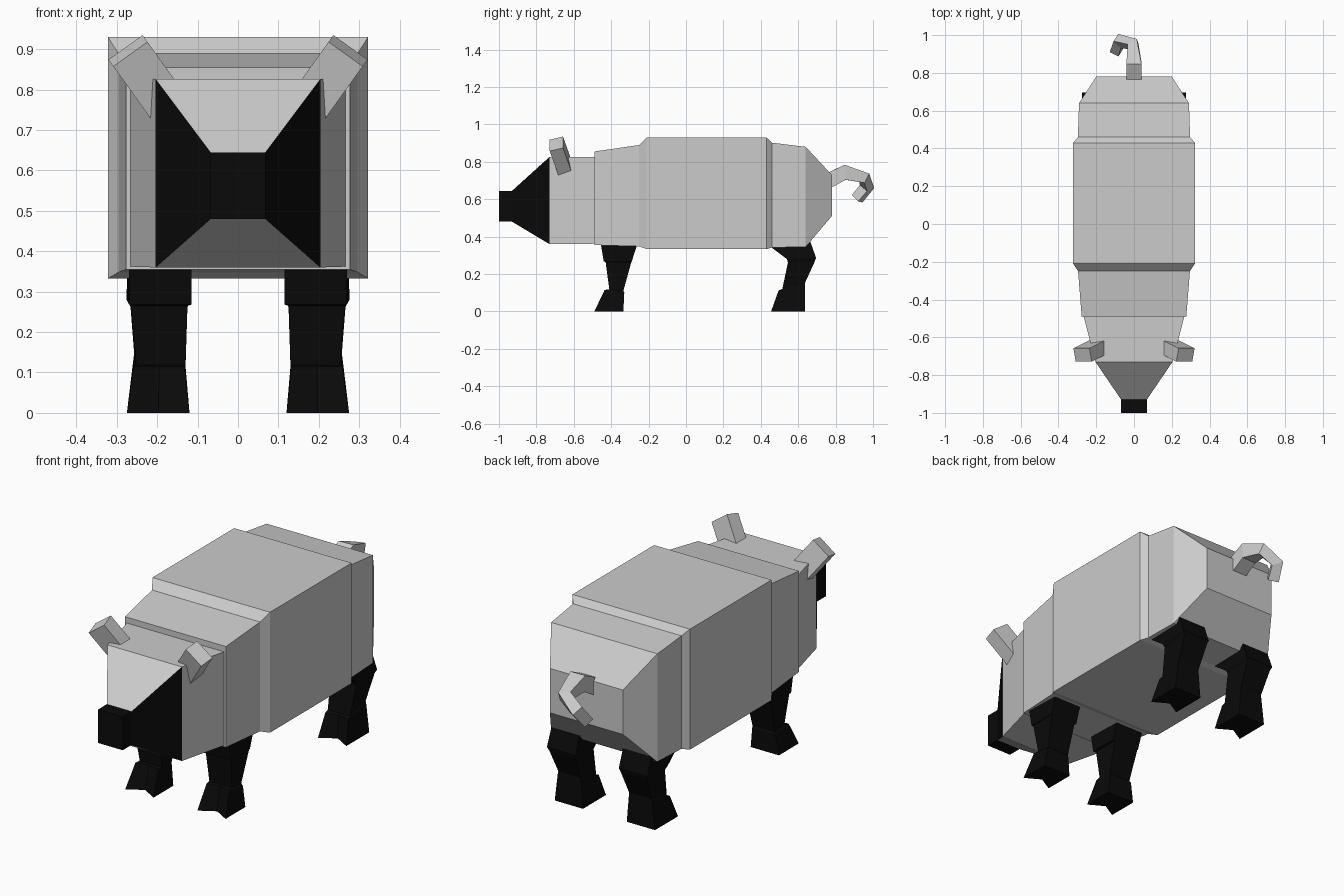
import bpy, bmesh
from mathutils import Vector, Matrix

cube = bpy.data.objects.get("Cube")
if cube:
    bpy.data.objects.remove(cube)


def material(name, rgb):
    m = bpy.data.materials.new(name)
    m.use_nodes = True
    m.diffuse_color = (*rgb, 1)
    m.node_tree.nodes["Principled BSDF"].inputs["Base Color"].default_value = (*rgb, 1)
    m.node_tree.nodes["Principled BSDF"].inputs["Roughness"].default_value = 0.8
    return m


HIDE = material("pale grey hide", (0.6, 0.6, 0.6))
DARK = material("black", (0.003, 0.003, 0.003))


def loft(name, rings, mats, rule=None):
    """Skin a list of equal-length point rings, with both ends capped."""
    bm = bmesh.new()
    loops = [[bm.verts.new(p) for p in ring] for ring in rings]
    n = len(loops[0])
    for a, b in zip(loops, loops[1:]):
        for i in range(n):
            j = (i + 1) % n
            bm.faces.new((a[i], a[j], b[j], b[i]))
    bm.faces.new(loops[0])
    bm.faces.new(loops[-1])
    bmesh.ops.recalc_face_normals(bm, faces=bm.faces)
    bm.normal_update()
    if rule:
        for f in bm.faces:
            f.material_index = rule(f)
    mesh = bpy.data.meshes.new(name)
    bm.to_mesh(mesh)
    bm.free()
    for m in mats:
        mesh.materials.append(m)
    obj = bpy.data.objects.new(name, mesh)
    bpy.context.collection.objects.link(obj)
    return obj


def box_ring(y, w, z0, z1):
    return [(-w, y, z0), (w, y, z0), (w, y, z1), (-w, y, z1)]


# Torso: stations of y, half width, bottom, top
loft("torso", [box_ring(*s) for s in (
    (-0.49, 0.277, 0.355, 0.855),
    (-0.25, 0.296, 0.348, 0.89),
    (-0.21, 0.322, 0.333, 0.93),
    (0.43, 0.322, 0.333, 0.93),
    (0.46, 0.297, 0.342, 0.902),
    (0.64, 0.291, 0.345, 0.88),
    (0.78, 0.2, 0.51, 0.73))], [HIDE])


# Head: black snout and cheeks, pale forehead, chin and neck
def head_colour(f):
    y = f.calc_center_median().y
    return int(y < -0.94 or (y < -0.74 and abs(f.normal.x) > 0.5))


loft("head", [box_ring(*s) for s in (
    (-1.0, 0.068, 0.48, 0.645),
    (-0.93, 0.068, 0.48, 0.645),
    (-0.73, 0.204, 0.36, 0.826),
    (-0.488, 0.267, 0.362, 0.826))], [HIDE, DARK], head_colour)


# Ears: tilted slabs leaning out and forward
def ear(name, side):
    length = Vector((0.56, -0.28, 0.78)).normalized()
    width = Vector((-0.81, 0, 0.58))
    width = (width - length * width.dot(length)).normalized()
    thick = length.cross(width)
    centre = Vector((0.222, -0.668, 0.826))
    rings = []
    for end in (-0.09, 0.09):
        ring = []
        for a, b in ((-1, -1), (1, -1), (1, 1), (-1, 1)):
            p = centre + length * end + width * a * 0.052 + thick * b * 0.037
            ring.append((p.x * side, p.y, p.z))
        rings.append(ring)
    loft(name, rings, [HIDE])


# Legs: stations of front z, back z, front y, back y, inner x, outer x, hoof notch
FRONT_LEG = (
    (0.36, 0.36, -0.455, -0.26, 0.115, 0.27, 0),
    (0.268, 0.268, -0.44, -0.29, 0.115, 0.268, 0),
    (0.265, 0.265, -0.43, -0.292, 0.125, 0.265, 0),
    (0.118, 0.11, -0.41, -0.335, 0.13, 0.252, 0),
    (0.115, 0.1, -0.435, -0.33, 0.132, 0.258, 0.015),
    (0, 0, -0.49, -0.335, 0.12, 0.275, 0.045))
HIND_LEG = (
    (0.347, 0.4, 0.45, 0.655, 0.12, 0.272, 0),
    (0.28, 0.288, 0.54, 0.695, 0.118, 0.276, 0),
    (0.262, 0.27, 0.545, 0.69, 0.125, 0.266, 0),
    (0.12, 0.15, 0.515, 0.635, 0.132, 0.255, 0),
    (0.112, 0.14, 0.495, 0.635, 0.132, 0.258, 0.015),
    (0, 0, 0.455, 0.635, 0.12, 0.275, 0.045))


def leg(name, stations, side):
    rings = []
    for zf, zb, y0, y1, xi, xo, notch in stations:
        xi, xo = xi * side, xo * side
        rings.append([(xi, y0, zf), ((xi + xo) / 2, y0 + notch, zf), (xo, y0, zf),
                      (xo, y1, zb), (xi, y1, zb)])
    loft(name, rings, [DARK])


for word, side in (("left", 1), ("right", -1)):
    ear(word + "_ear", side)
    leg(word + "_front_leg", FRONT_LEG, side)
    leg(word + "_hind_leg", HIND_LEG, side)

# Tail: square tube swept along a hooked path, carrying its frame round the bends
path = [Vector(p) for p in ((0, 0.765, 0.7), (0, 0.85, 0.744), (-0.005, 0.953, 0.715),
                            (-0.077, 0.968, 0.668), (-0.095, 0.915, 0.602))]
sizes = (0.04, 0.04, 0.028, 0.028, 0.026)
rings = []
across, old = Vector((1, 0, 0)), None
for i, (p, s) in enumerate(zip(path, sizes)):
    tangent = (path[min(i + 1, len(path) - 1)] - path[max(i - 1, 0)]).normalized()
    if old:
        across = old.rotation_difference(tangent) @ across
    up = across.cross(tangent)
    old = tangent
    rings.append([p + across * a * s + up * b * s
                  for a, b in ((-1, -1), (1, -1), (1, 1), (-1, 1))])
loft("tail", rings, [HIDE])
